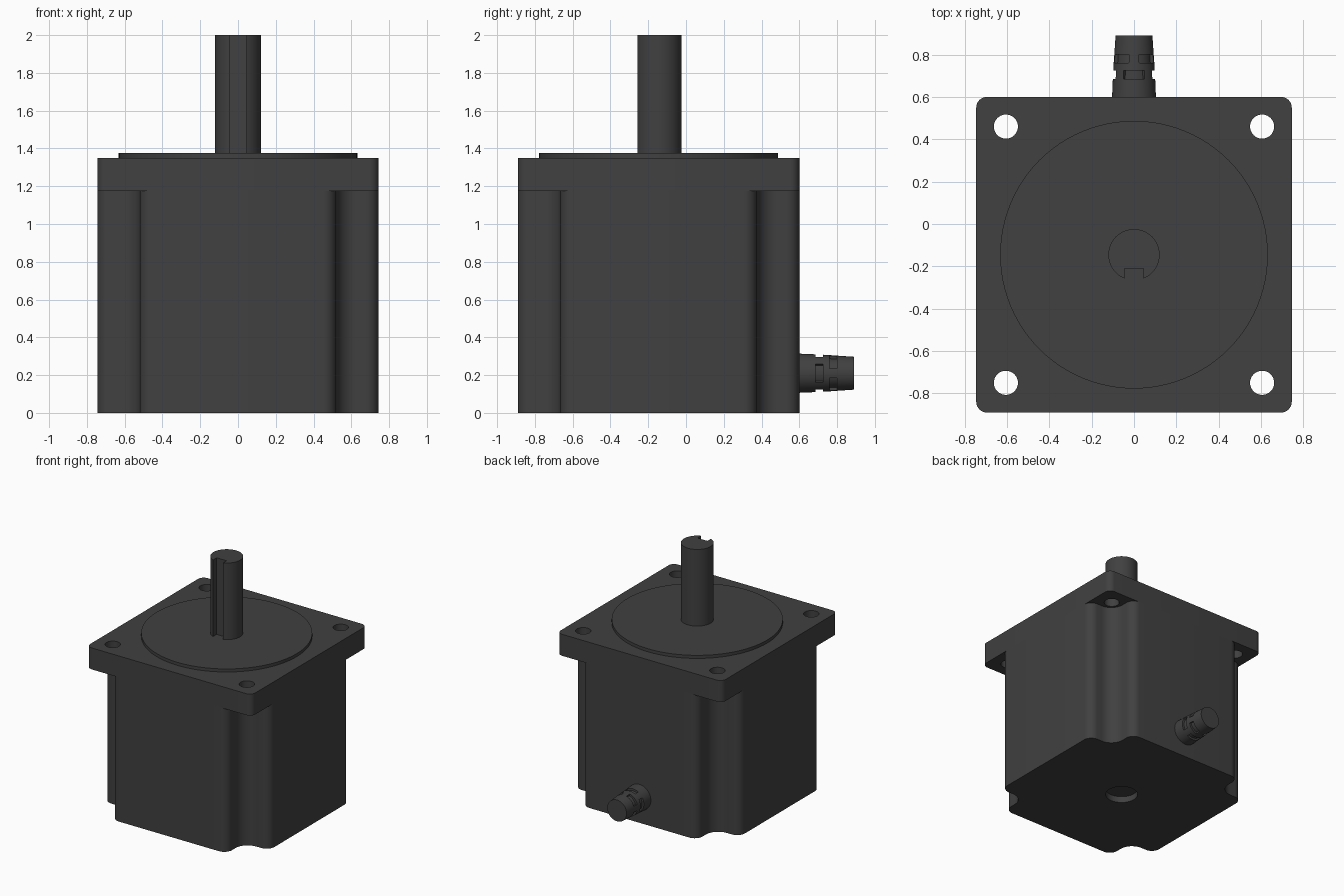
import bpy, bmesh, math
from math import sin, cos, pi
from mathutils import Vector

if "Cube" in bpy.data.objects:
    bpy.data.objects.remove(bpy.data.objects["Cube"])

CY = -0.145          # motor axis in y
HALF = 0.745         # half width of the square frame

mat = bpy.data.materials.new("dark_grey_metal")
mat.diffuse_color = (0.052, 0.052, 0.052, 1)
mat.use_nodes = True
mat.node_tree.nodes["Principled BSDF"].inputs["Base Color"].default_value = mat.diffuse_color


def finish(name, bm):
    bmesh.ops.recalc_face_normals(bm, faces=bm.faces)
    me = bpy.data.meshes.new(name)
    bm.to_mesh(me)
    bm.free()
    me.materials.append(mat)
    ob = bpy.data.objects.new(name, me)
    bpy.context.collection.objects.link(ob)
    return ob


def activate(ob):
    bpy.ops.object.select_all(action='DESELECT')
    ob.select_set(True)
    bpy.context.view_layer.objects.active = ob


def smooth(ob):
    activate(ob)
    bpy.ops.object.shade_smooth_by_angle(angle=math.radians(35))


def prism(name, pts, z0, z1):
    """Extrude a closed outline, given around the motor axis."""
    bm = bmesh.new()
    face = bm.faces.new([bm.verts.new((x, y + CY, z0)) for x, y in pts])
    ext = bmesh.ops.extrude_face_region(bm, geom=[face], use_keep_orig=True)
    for v in ext["geom"]:
        if isinstance(v, bmesh.types.BMVert):
            v.co.z = z1
    return finish(name, bm)


def arc(cx, cy, r, a0, a1, n):
    return [(cx + r * cos(math.radians(a0 + (a1 - a0) * i / n)),
             cy + r * sin(math.radians(a0 + (a1 - a0) * i / n))) for i in range(n + 1)]


def four_corners(corner):
    """Repeat the +x +y corner outline by quarter turns."""
    pts = []
    for k in range(4):
        c, s = cos(k * pi / 2), sin(k * pi / 2)
        pts += [(x * c - y * s, x * s + y * c) for x, y in corner]
    return pts


def circle(r, n, cx=0, cy=0):
    return arc(cx, cy, r, 0, 360, n)[:-1]


def cut(ob, cutter):
    cutter.hide_render = True
    activate(ob)
    m = ob.modifiers.new("cut", 'BOOLEAN')
    m.operation, m.solver, m.object = 'DIFFERENCE', 'EXACT', cutter
    bpy.ops.object.modifier_apply(modifier=m.name)
    bpy.data.objects.remove(cutter)


# Housing with a rounded channel down each corner
w, r1, r2 = 0.52, 0.07, 0.11
corner = (arc(HALF - r1, w - r1, r1, 0, 90, 8)
          + arc(w + r2, w + r2, r2, 270, 180, 10)
          + arc(w - r1, HALF - r1, r1, 0, 90, 8))
housing = prism("housing", four_corners(corner), 0, 1.18)
cut(housing, prism("recess_cutter", circle(0.12, 48), -0.1, 0.05))
smooth(housing)

# Mounting flange with four bolt holes
flange = prism("mounting_flange",
               four_corners(arc(HALF - 0.05, HALF - 0.05, 0.05, 0, 90, 8)), 1.175, 1.35)
for sx in (-1, 1):
    for sy in (-1, 1):
        cut(flange, prism("hole_cutter", circle(0.057, 32, sx * 0.605, sy * 0.605), 1.1, 1.4))
smooth(flange)

# Raised pilot disc
smooth(prism("pilot_disc", circle(0.632, 96), 1.34, 1.375))

# Output shaft with a keyway on the front
R, k, floor = 0.121, 0.045, -0.066
a = math.degrees(math.asin(k / R))
shaft = arc(0, 0, R, -90 + a, 270 - a, 56) + [(-k, floor), (k, floor)]
smooth(prism("output_shaft", shaft, 1.36, 2.0))

# Tapered cable gland on the back, with two staggered rows of slots
GZ, N = 0.21, 48
stations = [(0.59, 0.104), (0.685, 0.100), (0.725, 0.098),
            (0.76, 0.096), (0.80, 0.093), (0.89, 0.087)]
bm = bmesh.new()
rings = [[bm.verts.new((r * cos(2 * pi * i / N), y, GZ + r * sin(2 * pi * i / N)))
          for i in range(N)] for y, r in stations]
slots = []
for j in range(len(rings) - 1):
    for i in range(N):
        n = (i + 1) % N
        f = bm.faces.new((rings[j][i], rings[j + 1][i], rings[j + 1][n], rings[j][n]))
        phase = (i + (4 if j == 1 else 10)) % 12
        if j in (1, 3) and phase < 8:
            slots.append(f)
bm.faces.new(rings[0])
bm.faces.new(rings[-1])
bmesh.ops.recalc_face_normals(bm, faces=bm.faces)
bmesh.ops.inset_region(bm, faces=slots, thickness=0.0005, depth=0.0)
# sink the slot floors toward the gland axis
for v in {v for f in slots for v in f.verts}:
    d = Vector((v.co.x, 0, v.co.z - GZ))
    v.co -= d.normalized() * 0.016
smooth(finish("cable_gland", bm))
